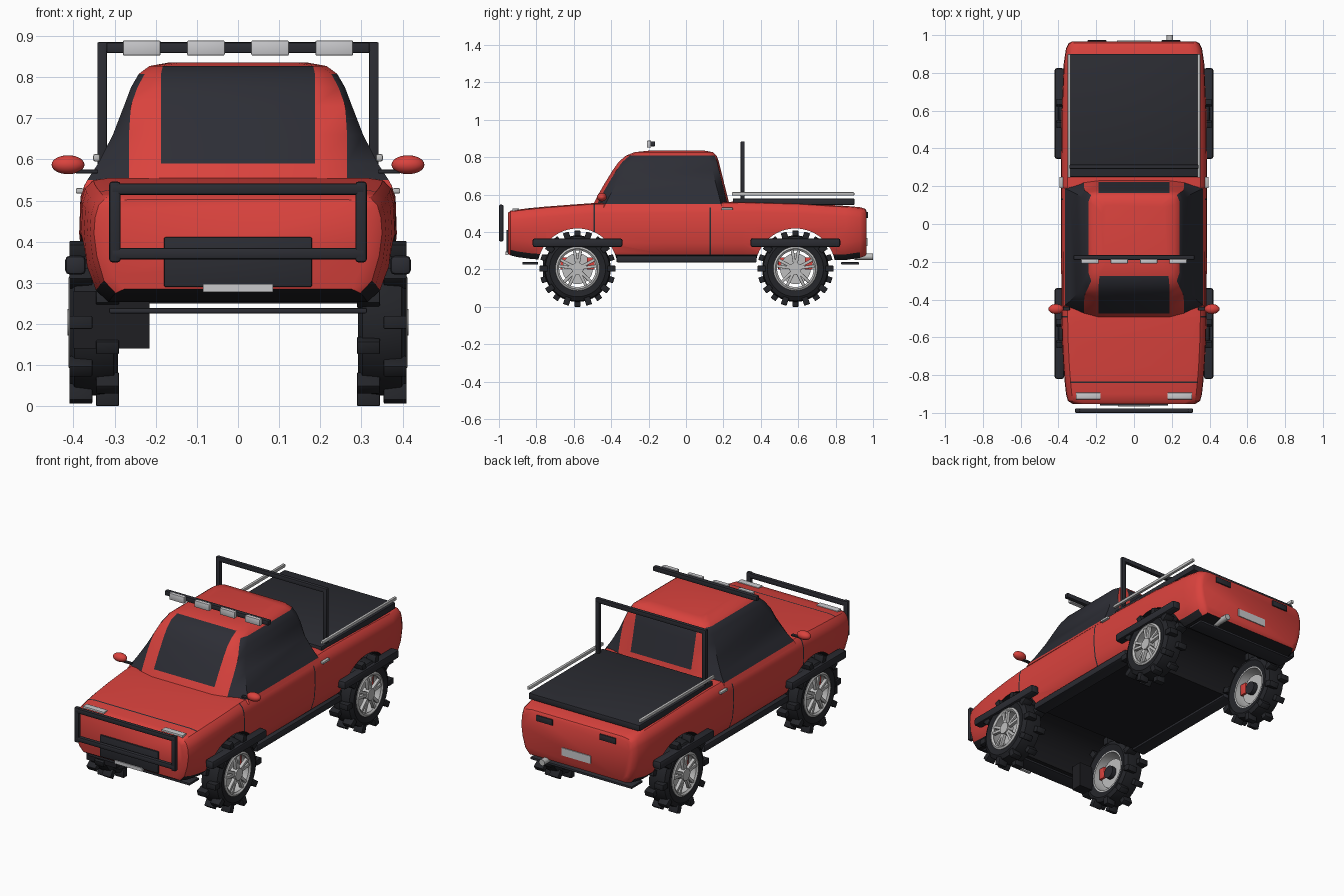
import bpy, bmesh, math
from mathutils import Matrix, Vector

if "Cube" in bpy.data.objects:
    bpy.data.objects.remove(bpy.data.objects["Cube"])


def mat(name, r, g, b):
    m = bpy.data.materials.new(name)
    m.diffuse_color = (r, g, b, 1)
    m.use_nodes = True
    m.node_tree.nodes["Principled BSDF"].inputs["Base Color"].default_value = m.diffuse_color
    return m


RED = mat("red paint", 0.70, 0.055, 0.047)
DARK = mat("dark trim", 0.024, 0.025, 0.032)
GLASS = mat("dark glass", 0.026, 0.027, 0.036)
TYRE = mat("tyre rubber", 0.017, 0.018, 0.022)
UNDER = mat("underbody black", 0.013, 0.013, 0.016)
SILVER = mat("silver", 0.52, 0.52, 0.52)
LAMP = mat("lamp white", 0.58, 0.58, 0.60)
AXLE_Z, AXLES = 0.204, {"front": -0.58, "rear": 0.585}


def finish(name, bm, *mats):
    bmesh.ops.recalc_face_normals(bm, faces=bm.faces)
    me = bpy.data.meshes.new(name)
    bm.to_mesh(me)
    bm.free()
    for m in mats:
        me.materials.append(m)
    ob = bpy.data.objects.new(name, me)
    bpy.context.collection.objects.link(ob)
    return ob


def add_box(bm, lo, hi, bevel=0.0, matrix=None):
    lo, hi = Vector(lo), Vector(hi)
    m = Matrix.Translation((lo + hi) / 2) @ Matrix.Diagonal((*(hi - lo), 1))
    verts = bmesh.ops.create_cube(bm, size=1, matrix=m)["verts"]
    if bevel:
        edges = list({e for v in verts for e in v.link_edges})
        verts = bmesh.ops.bevel(bm, geom=edges, offset=bevel, segments=2,
                                affect='EDGES', profile=0.5)["verts"]
    if matrix:
        bmesh.ops.transform(bm, matrix=matrix, verts=verts)


def box(name, x, y, z, m, bevel=0.0, mirror=False):
    for s in ((1, -1) if mirror else (1,)):
        a, b = sorted((s * x[0], s * x[1]))
        bm = bmesh.new()
        add_box(bm, (a, y[0], z[0]), (b, y[1], z[1]), bevel)
        side = (" right" if s > 0 else " left") if mirror else ""
        finish(name + side, bm, m)


def loft(bm, rings):
    loops = [[bm.verts.new(p) for p in r] for r in rings]
    n = len(loops[0])
    for a, b in zip(loops, loops[1:]):
        for i in range(n):
            bm.faces.new((a[i], a[(i + 1) % n], b[(i + 1) % n], b[i]))
    bm.faces.new(loops[0])
    bm.faces.new(loops[-1][::-1])


def lathe(bm, profile, n=40):
    """Spin a closed (radius, x) profile round the x axis."""
    rings = [[bm.verts.new((x, r * math.cos(k * math.tau / n), r * math.sin(k * math.tau / n)))
              for r, x in profile] for k in range(n)]
    c = len(profile)
    for k in range(n):
        a, b = rings[k], rings[(k + 1) % n]
        for i in range(c):
            bm.faces.new((a[i], a[(i + 1) % c], b[(i + 1) % c], b[i]))


def cylinder(bm, r, depth, matrix, n=32):
    bmesh.ops.create_cone(bm, cap_ends=True, segments=n, radius1=r, radius2=r,
                          depth=depth, matrix=matrix)


ROT_X = Matrix.Rotation(math.pi / 2, 4, 'Y')   # cylinder along x
ROT_Y = Matrix.Rotation(math.pi / 2, 4, 'X')   # cylinder along y

# Lower body: sections (y, half width, top, bottom) lofted from nose to tail
sections = [(-0.952, .325, .503, .285), (-0.937, .35, .514, .275), (-0.90, .36, .52, .266),
            (-0.843, .366, .527, .258), (-0.835, .367, .528, .257), (-0.75, .374, .536, .25),
            (-0.62, .381, .546, .25), (-0.494, .384, .555, .25), (-0.486, .384, .555, .25),
            (-0.1, .386, .558, .25), (.126, .386, .56, .25), (.134, .386, .56, .25),
            (.30, .386, .563, .25), (.6, .383, .555, .25), (.85, .372, .54, .25),
            (.93, .36, .533, .262), (.958, .345, .524, .272), (.966, .33, .512, .284)]
rings = []
for y, w, zt, zb in sections:
    half = [(.85 * w, zb), (.93 * w, zb + .03), (.98 * w, zb + .09), (w, .42), (.992 * w, zt - .055),
            (.967 * w, zt - .025), (.915 * w, zt - .006), (.81 * w, zt)]
    rings.append([(x, y, z) for x, z in half] + [(-x, y, z) for x, z in reversed(half)])
bm = bmesh.new()
loft(bm, rings)
body = finish("body", bm, RED, UNDER, DARK)

# Wheel arches cut right through the body
bm = bmesh.new()
for y in AXLES.values():
    cylinder(bm, 0.215, 1.2, Matrix.Translation((0, y, AXLE_Z)) @ ROT_X, 56)
cutter = finish("arch_cutter", bm, UNDER)
cutter.hide_render = True
mod = body.modifiers.new("arches", 'BOOLEAN')
mod.operation, mod.object, mod.solver = 'DIFFERENCE', cutter, 'EXACT'
deps = bpy.context.evaluated_depsgraph_get()
me = bpy.data.meshes.new_from_object(body.evaluated_get(deps))
body.modifiers.clear()
body.data = me
bpy.data.objects.remove(cutter)
me.materials.clear()
for m in (RED, UNDER, DARK):
    me.materials.append(m)
for p in me.polygons:
    c, n = p.center, p.normal
    p.material_index = 0
    inward = any(n.y * (y - c.y) + n.z * (AXLE_Z - c.z) > .12 and abs(n.x) < .2
                 and math.hypot(y - c.y, AXLE_Z - c.z) < .23 for y in AXLES.values())
    if n.z < -.6 or inward:
        p.material_index = 1
    elif -.843 < c.y < -.835 and n.z > .8:                      # hood seam
        p.material_index = 2
    elif abs(n.x) > .3 and (.126 < c.y < .134 or -.494 < c.y < -.486):  # door seams
        p.material_index = 2

# Cabin: stacked plan outlines (z, front y, rear y, half width)
levels = [(.53, -.505, .24, .376), (.55, -.495, .232, .366), (.59, -.475, .222, .34),
          (.66, -.435, .204, .304), (.73, -.392, .187, .277), (.775, -.36, .176, .26),
          (.808, -.322, .164, .241), (.827, -.275, .145, .215), (.835, -.20, .10, .17)]
rings = []
for z, yf, yr, w in levels:
    g, c = min(.187, .85 * w), min(.265, .94 * w)
    half = [(g, yf), (c, yf + .02), (w, yf + .065), (w, yr - .045), (c, yr - .01), (g, yr)]
    rings.append([(x, y, z) for x, y in half] + [(-x, y, z) for x, y in reversed(half)])
bm = bmesh.new()
loft(bm, rings)
cabin = finish("cabin", bm, RED, GLASS)
for p in cabin.data.polygons:
    xs = [abs(cabin.data.vertices[i].co.x) for i in p.vertices]
    z = p.center.z
    pane = abs(p.center.x) < .01 and .59 < z < (.827 if p.center.y < 0 else .80)
    side = abs(p.center.x) > .2 and max(xs) - min(xs) < .12 and .55 < z < .808
    corner = min(xs) < .19 and max(xs) > .2 and any(abs(x - .187) < .001 for x in xs)
    p.material_index = 1 if pane or (side and not corner) else 0

# Bed cover, side rails and roll bar
box("bed_cover", (-.342, .342), (.25, .90), (.545, .579), DARK, .004)
box("bed_rail", (.335, .352), (.245, .90), (.595, .613), SILVER, .005, True)
box("roll_bar_post", (.318, .342), (.292, .314), (.56, .883), DARK, .004, True)
box("roll_bar_top", (-.342, .342), (.292, .314), (.86, .885), DARK, .004)

# Roof light bar
box("light_bar", (-.32, .32), (-.19, -.165), (.858, .884), DARK, .004)
for i, x in enumerate((-.234, -.078, .078, .234)):
    box(f"roof_lamp_{i + 1}", (x - .046, x + .046), (-.209, -.186), (.852, .889), LAMP, .004)

# Bull bar
for z in (.371, .528):
    box("bull_bar_tube", (-.312, .312), (-1.0, -.976), (z - .014, z + .014), DARK, .007)
box("bull_bar_post", (.285, .313), (-1.0, -.976), (.35, .546), DARK, .007, True)

# Nose and tail details
box("grille", (-.18, .18), (-.961, -.945), (.29, .411), DARK, .004)
box("front_plate", (-.085, .085), (-.966, -.95), (.278, .297), LAMP)
box("headlight", (.178, .308), (-.928, -.893), (.508, .525), LAMP, .002, True)
box("front_skid", (-.313, .313), (-.875, -.79), (.226, .239), DARK, .003)
box("rear_skid", (-.313, .313), (.83, .925), (.226, .239), DARK, .003)
box("rear_plate", (-.09, .09), (.96, .971), (.325, .368), LAMP)
box("tail_lamp", (.145, .245), (.955, .973), (.475, .508), DARK, .003, True)
box("splash_box", (-.40, -.215), (-.765, -.70), (.14, .28), UNDER)
bm = bmesh.new()
cylinder(bm, .017, .10, Matrix.Translation((.19, .95, .268)) @ ROT_Y, 20)
finish("exhaust_tip", bm, SILVER)

# Side details
box("rocker", (.30, .378), (-.372, .378), (.238, .275), DARK, .006, True)
box("door_handle", (.376, .394), (.19, .25), (.517, .53), SILVER, .003, True)
for end, y in AXLES.items():
    box(end + "_fender_bar", (.37, .42), (y - .24, y + .24), (.32, .366), DARK, .011, True)
for s in (1, -1):
    bm = bmesh.new()
    bmesh.ops.create_uvsphere(bm, u_segments=24, v_segments=14, radius=1,
                              matrix=Matrix.Translation((s * .413, -.45, .587))
                              @ Matrix.Diagonal((.04, .026, .023, 1)))
    finish("mirror", bm, RED)
box("mirror_stalk", (.34, .395), (-.458, -.44), (.566, .575), DARK, .002, True)

# Wheel parts, centred on the hub with +x outward
bm = bmesh.new()
lathe(bm, [(.116, -.05), (.15, -.06), (.172, -.05), (.178, 0), (.172, .045), (.15, .058), (.116, .05)])
for row, x0 in enumerate((-.063, .002)):
    for k in range(10):
        turn = Matrix.Rotation(math.tau * (k + .5 * row) / 10, 4, 'X')
        add_box(bm, (x0, -.016, -.2035), (x0 + .056, .016, -.16), .003, turn)
tyre = finish("tyre", bm, TYRE)

bm = bmesh.new()
lathe(bm, [(.118, -.05), (.118, .054), (.108, .06), (.098, .052), (.106, .03), (.108, -.05)])
for k in range(5):
    for tilt in (-.17, .17):
        turn = Matrix.Rotation(math.tau * k / 5 + tilt, 4, 'X')
        add_box(bm, (.036, -.008, .015), (.055, .008, .108), .002, turn)
cylinder(bm, .032, .04, Matrix.Translation((.042, 0, 0)) @ ROT_X, 20)
cylinder(bm, .082, .012, Matrix.Translation((-.012, 0, 0)) @ ROT_X)
rim = finish("rim", bm, SILVER)
bm = bmesh.new()
cylinder(bm, .035, .03, Matrix.Translation((-.028, 0, 0)) @ ROT_X, 20)
hub = finish("hub", bm, DARK)
bm = bmesh.new()
add_box(bm, (-.03, .05, -.005), (.012, .092, .06), .004)
caliper = finish("brake_caliper", bm, RED)

# Place four wheels
for part in (tyre, rim, hub, caliper):
    for end, y in AXLES.items():
        for s in (1, -1):
            ob = part.copy()
            ob.name = f"{end}_{'right' if s > 0 else 'left'}_{part.name}"
            ob.location = (s * .352, y, AXLE_Z)
            ob.rotation_euler = (0, 0, 0 if s > 0 else math.pi)
            bpy.context.collection.objects.link(ob)
    bpy.data.objects.remove(part)

# Smooth shading with sharp edges kept
for ob in bpy.context.scene.objects:
    ob.select_set(True)
    bpy.context.view_layer.objects.active = ob
bpy.ops.object.shade_smooth_by_angle(angle=math.radians(35))
